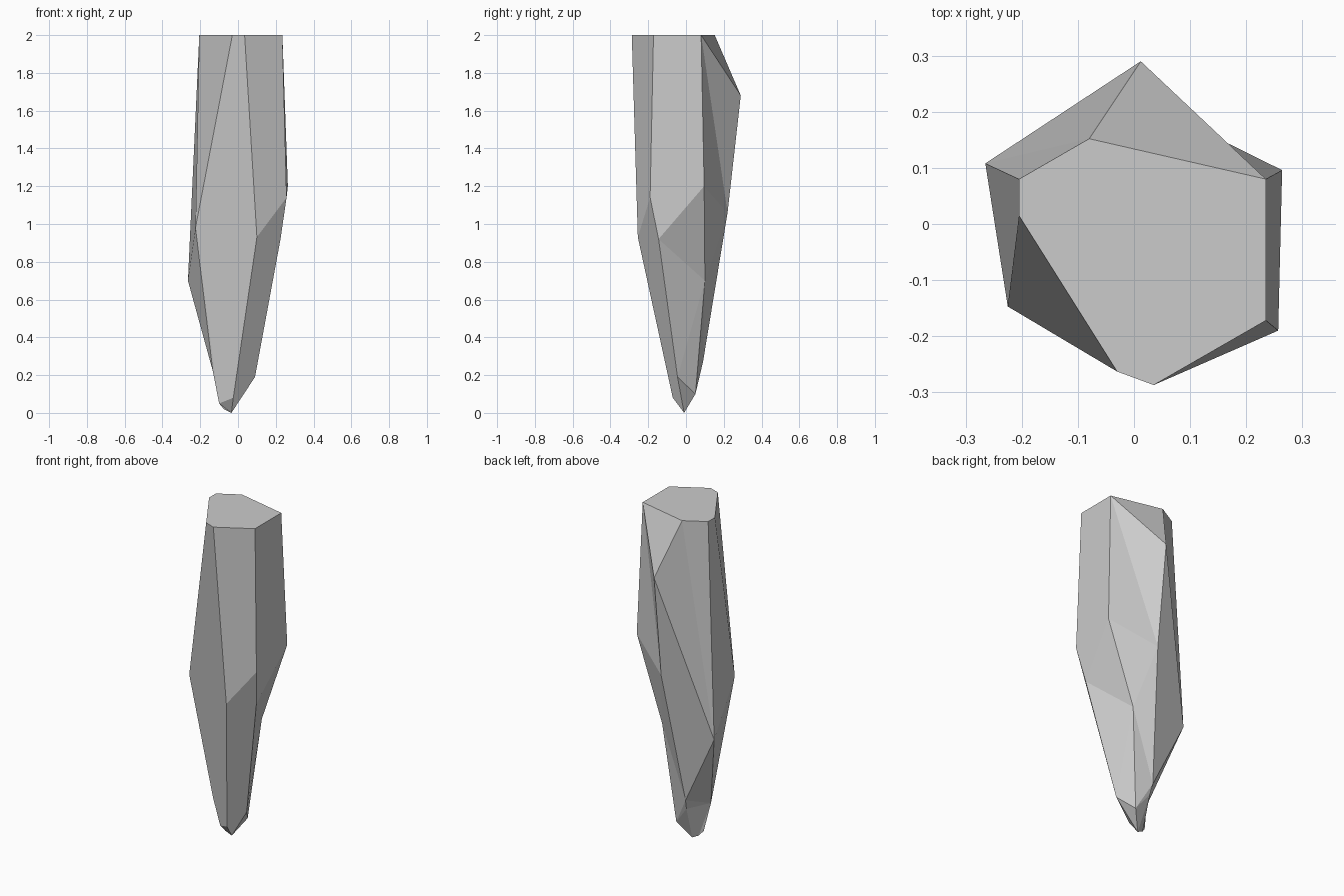
import bpy, bmesh

if "Cube" in bpy.data.objects:
    bpy.data.objects.remove(bpy.data.objects["Cube"])

# Ridge lines of the shard, each running from the flat cut top down to the tip
TIP = (-.035, -.01, 0)
LEFT = (-.225, -.147, .98)
KNEE = (-.133, -.05, .22)
HEEL = (-.10, -.028, .05)
ridges = [
    # front
    [(.035, -.287, 2), (.10, -.255, .93), (-.025, -.07, .08)],
    # right front
    [(.235, -.172, 2), (.257, -.19, 1.14), (.225, -.145, .92), (.09, -.045, .19)],
    # right back
    [(.235, .08, 2), (.264, .096, 1.2), (.09, .10, .70), (.03, .05, .10)],
    # back
    [(-.08, .152, 2), (.012, .29, 1.68), (.013, .22, 1.06), (-.06, .09, .27), (-.054, .073, .21)],
    # left back
    [(-.205, .08, 2), (-.265, .108, .70), KNEE, (-.075, -.015, .02)],
    # left front and front left share their lower run
    [(-.205, .015, 2), LEFT, KNEE, HEEL],
    [(-.03, -.263, 2), LEFT, KNEE, HEEL],
]
ridges = [r + [TIP] for r in ridges]

# Cross edges that divide each side into facets: (step on ridge, step on next ridge)
crossings = [
    [(1, 1)],
    [(2, 1), (2, 2), (3, 2), (3, 3)],
    [(0, 1), (0, 2), (1, 2), (2, 2), (2, 3), (3, 3), (3, 4)],
    [(0, 1), (1, 1), (3, 1), (3, 2), (4, 2)],
    [(1, 1), (2, 2)],
    [(1, 1)],
    [(3, 2)],
]

bm = bmesh.new()
verts = {}


def facet(points):
    points = list(dict.fromkeys(points))  # shared ends count once
    if len(points) < 3:
        return
    for p in points:
        if p not in verts:
            verts[p] = bm.verts.new(p)
    bm.faces.new([verts[p] for p in points])


# sides
for k, a in enumerate(ridges):
    b = ridges[(k + 1) % len(ridges)]
    i0 = j0 = 0
    for i, j in crossings[k] + [(len(a) - 1, len(b) - 1)]:
        facet(a[i0:i + 1] + b[j0:j + 1][::-1])
        i0, j0 = i, j

# flat top
facet([r[0] for r in ridges])
bmesh.ops.recalc_face_normals(bm, faces=bm.faces)

mesh = bpy.data.meshes.new("crystal_shard")
bm.to_mesh(mesh)
bm.free()
bpy.context.collection.objects.link(bpy.data.objects.new("crystal_shard", mesh))
